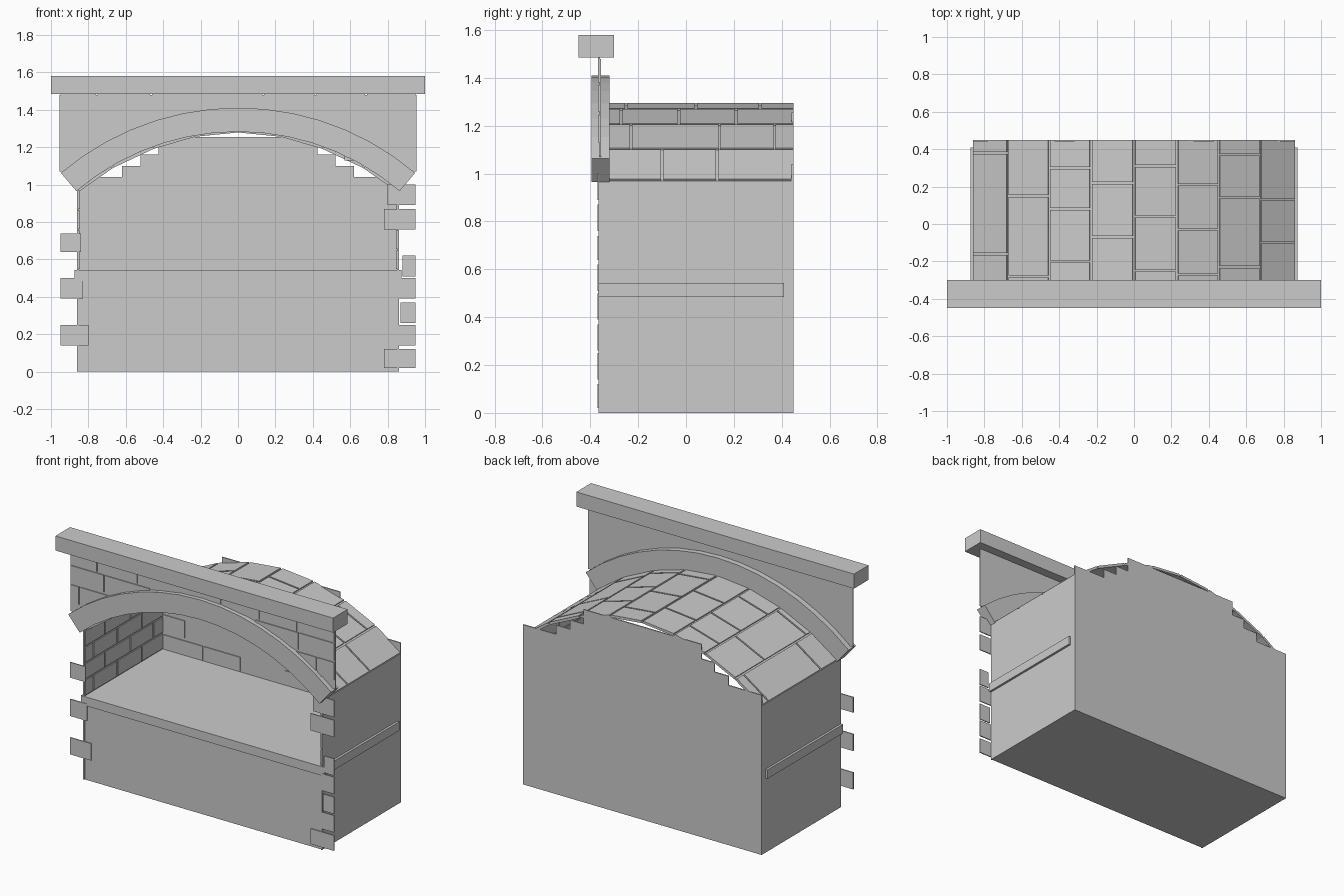
import bpy, bmesh, math
from mathutils import Matrix, Vector

if "Cube" in bpy.data.objects:
    bpy.data.objects.remove(bpy.data.objects["Cube"])

stone = bpy.data.materials.new("grey_stone")
stone.diffuse_color = (0.6, 0.6, 0.6, 1)
stone.use_nodes = True
stone.node_tree.nodes["Principled BSDF"].inputs["Base Color"].default_value = stone.diffuse_color


def finish(name, bm):
    bmesh.ops.recalc_face_normals(bm, faces=bm.faces)
    me = bpy.data.meshes.new(name)
    bm.to_mesh(me)
    bm.free()
    me.materials.append(stone)
    ob = bpy.data.objects.new(name, me)
    bpy.context.collection.objects.link(ob)
    return ob


def boxes(name, items):
    """One object from boxes given as (x0, x1, y0, y1, z0, z1)."""
    bm = bmesh.new()
    for x0, x1, y0, y1, z0, z1 in items:
        m = Matrix.Translation(((x0 + x1) / 2, (y0 + y1) / 2, (z0 + z1) / 2))
        m = m @ Matrix.Diagonal((x1 - x0, y1 - y0, z1 - z0, 1))
        bmesh.ops.create_cube(bm, size=1, matrix=m)
    return finish(name, bm)


def extrude_xz(name, profile, y0, y1):
    """Solid from an (x, z) outline swept along y."""
    bm = bmesh.new()
    face = bm.faces.new([bm.verts.new((x, y0, z)) for x, z in profile])
    res = bmesh.ops.extrude_face_region(bm, geom=[face])
    new = [v for v in res["geom"] if isinstance(v, bmesh.types.BMVert)]
    bmesh.ops.translate(bm, verts=new, vec=(0, y1 - y0, 0))
    return finish(name, bm)


def arc(r, half, n):
    """Arc points from left to right about the arch centre."""
    return [(r * math.sin(half * (2 * i / n - 1)),
             r * math.cos(half * (2 * i / n - 1)) - 0.05) for i in range(n + 1)]


FRONT, BACK, SIDE = -0.365, 0.45, 0.86

# Tomb chest and its cover slab
boxes("tomb_chest", [(-SIDE + .005, SIDE - .005, FRONT + .005, BACK - .005, 0, 0.485)])
boxes("cover_slab", [(-0.875, 0.875, FRONT - .002, 0.41, 0.485, 0.543),
                     (-SIDE, SIDE, 0.40, BACK - .005, 0.485, 0.543)])

# Side walls
for s, side in ((-1, "left"), (1, "right")):
    x0, x1 = sorted((s * SIDE, s * (SIDE - 0.008)))
    boxes(side + "_wall", [(x0, x1, FRONT, BACK, 0, 0.97)])

# Back wall with stepped top
steps = [(SIDE, 0), (SIDE, 1.04), (0.70, 1.04), (0.62, 1.04), (0.62, 1.10),
         (0.52, 1.10), (0.52, 1.16), (0.425, 1.16), (0.425, 1.255)]
extrude_xz("back_wall", steps + [(-x, z) for x, z in reversed(steps)],
           BACK - 0.008, BACK)

# Scattered bricks on the inside of the back wall: (x0, x1, z0, z1)
back_bricks = [(-.69, -.36, .91, 1.03), (.25, .56, .91, 1.03),
               (-.25, .04, .79, .90), (.66, .84, .79, .90),
               (-.85, -.69, .66, .77), (-.09, .16, .66, .77), (.52, .82, .66, .77),
               (-.85, -.56, .55, .64), (-.55, -.29, .55, .64), (.03, .28, .55, .64),
               (.29, .58, .55, .64), (.59, .85, .55, .64), (-.07, .25, 1.17, 1.25)]
boxes("back_bricks", [(a, b, BACK - .014, BACK - .006, c, d)
                      for a, b, c, d in back_bricks])

# Brick courses on the inner faces of the side walls
wall_bricks = []
for row in range(4):
    z = 0.55 + row * 0.107
    cuts = [FRONT, -0.16, 0.10, 0.34, BACK - .01] if row % 2 else \
           [FRONT, -0.28, -0.03, 0.22, BACK - .01]
    for a, b in zip(cuts, cuts[1:]):
        for s in (-1, 1):
            x0, x1 = sorted((s * 0.853, s * 0.846))
            wall_bricks.append((x0, x1, a + .005, b - .005, z, z + 0.097))
boxes("inner_wall_bricks", wall_bricks)

# Barrel vault sheet
half_vault = [(0.86, 0.967), (0.672, 1.097), (0.452, 1.2), (0.23, 1.264), (0, 1.287)]
line = [(-x, z) for x, z in half_vault] + half_vault[-2::-1]
under = [(x * 0.995, z - 0.008) for x, z in reversed(line)]
extrude_xz("vault_sheet", line + under, -0.32, BACK)

# Vault bricks: joints along y for each of the eight strips
joints = [(-.16, .38), (-.28, .15), (-.20, .08, .30), (-.07, .22),
          (-.25, .04, .31), (-.27, -.03, .21), (-.23, .14, .37), (-.10, .13)]
bm = bmesh.new()
for i, cuts in enumerate(joints):
    a, b = Vector((line[i][0], 0, line[i][1])), Vector((line[i + 1][0], 0, line[i + 1][1]))
    along = (b - a).normalized()
    up = Vector((-along.z, 0, along.x))
    ends = [-0.325, *cuts, BACK + .005]
    for y0, y1 in zip(ends, ends[1:]):
        mid = (a + b) / 2 + Vector((0, (y0 + y1) / 2, 0)) + up * 0.003
        rot = Matrix((along, Vector((0, 1, 0)), up)).transposed().to_4x4()
        size = Matrix.Diagonal(((b - a).length - .012, y1 - y0 - .01, .01, 1))
        bmesh.ops.create_cube(bm, size=1, matrix=Matrix.Translation(mid) @ rot @ size)
finish("vault_bricks", bm)

# Front arch ring
half = math.radians(40.4)
outer, inner = arc(1.461, half, 14), arc(1.333, half, 14)
extrude_xz("front_arch", outer + inner[::-1], -0.395, -0.32)

# Thin front wall above the arch
middle = [p for p in arc(1.40, half, 14) if abs(p[0]) < 0.88]
extrude_xz("front_wall", [(-0.955, 1.48), (-0.955, 1.07), (-0.88, 1.07)] + middle
           + [(0.88, 1.07), (0.955, 1.07), (0.955, 1.48)], -0.362, -0.356)

# Bricks on the front wall: (x0, x1, z0, z1)
front_bricks = [(-.95, -.76, 1.38, 1.485), (-.75, -.47, 1.38, 1.485),
                (-.46, .13, 1.38, 1.485), (.14, .41, 1.38, 1.485),
                (.42, .68, 1.38, 1.485), (.69, .95, 1.38, 1.485),
                (-.95, -.71, 1.26, 1.37), (-.70, -.38, 1.26, 1.37),
                (.38, .69, 1.26, 1.37), (.70, .95, 1.26, 1.37),
                (-.95, -.89, 1.13, 1.245), (-.88, -.62, 1.13, 1.245),
                (.57, .82, 1.13, 1.245), (.83, .95, 1.13, 1.245)]
boxes("front_bricks", [(a, b, -.368, -.360, c, d) for a, b, c, d in front_bricks])

# Corner stones on the front edges: (x0, x1, z0, z1)
corner = [(-.95, -.84, .64, .74), (-.95, -.83, .39, .50), (-.95, -.80, .14, .25),
          (.78, .95, .02, .12), (.86, .95, .14, .25), (.87, .95, .26, .37),
          (.86, .95, .39, .50), (.88, .95, .51, .62), (.78, .95, .76, .87),
          (.80, .95, .89, 1.0)]
boxes("corner_stones", [(a, b, -.370, -.363, c, d) for a, b, c, d in corner])

# Coping beam
boxes("coping", [(-1, 1, -0.45, -0.30, 1.485, 1.58)])
